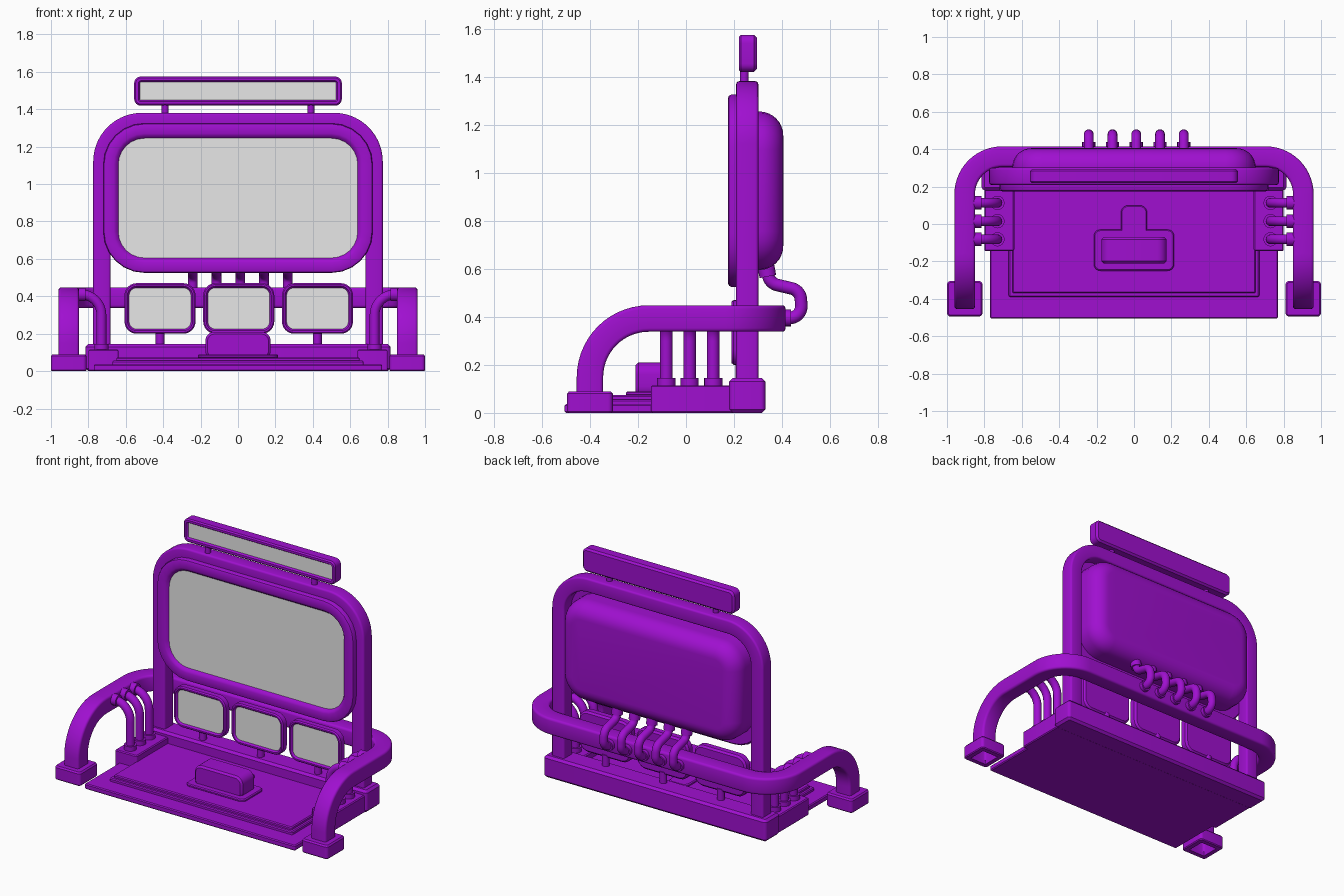
import bpy, bmesh, math
from mathutils import Vector

cube = bpy.data.objects.get("Cube")
if cube:
    bpy.data.objects.remove(cube, do_unlink=True)


def make_material(name, color):
    mat = bpy.data.materials.new(name)
    mat.use_nodes = True
    mat.diffuse_color = color
    mat.node_tree.nodes["Principled BSDF"].inputs["Base Color"].default_value = color
    return mat


PURPLE = make_material("purple", (0.35, 0.005, 0.63, 1))
GREY = make_material("screen grey", (0.8, 0.8, 0.8, 1))
parts = []


def finish(name, bm):
    bmesh.ops.remove_doubles(bm, verts=bm.verts, dist=0.0001)
    bmesh.ops.recalc_face_normals(bm, faces=bm.faces)
    mesh = bpy.data.meshes.new(name)
    bm.to_mesh(mesh)
    bm.free()
    mesh.materials.append(PURPLE)
    mesh.materials.append(GREY)
    obj = bpy.data.objects.new(name, mesh)
    bpy.context.collection.objects.link(obj)
    parts.append(obj)
    return obj


def outline(w, h, r, seg=6):
    """Rounded rectangle centred on the origin."""
    pts = []
    for k, (sx, sy) in enumerate(((1, 1), (-1, 1), (-1, -1), (1, -1))):
        for i in range(seg + 1):
            a = (k + i / seg) * math.pi / 2
            pts.append((sx * (w / 2 - r) + r * math.cos(a),
                        sy * (h / 2 - r) + r * math.sin(a)))
    return pts


def skin(bm, rings):
    for a, b in zip(rings, rings[1:]):
        for i in range(len(a)):
            j = (i + 1) % len(a)
            bm.faces.new((a[i], a[j], b[j], b[i]))


def loft(name, center, size, r, steps, upright=False, caps=True, screen=False):
    """Skin rounded rectangles; each step is (inset, depth)."""
    bm = bmesh.new()
    rings = []
    for inset, d in steps:
        ring = []
        for u, v in outline(size[0] - 2 * inset, size[1] - 2 * inset, max(r - inset, 0.004)):
            u, v = center[0] + u, center[1] + v
            ring.append(bm.verts.new((u, d, v) if upright else (u, v, d)))
        rings.append(ring)
    skin(bm, rings)
    if caps:
        bm.faces.new(rings[0])
        bm.faces.new(rings[-1]).material_index = int(screen)
    return finish(name, bm)


def slab(name, x, y, z, r=0.01, bevel=0.006):
    """Block with softened edges from min/max ranges."""
    steps = [(bevel, z[0]), (0, z[0] + bevel), (0, z[1] - bevel), (bevel, z[1])]
    return loft(name, (sum(x) / 2, sum(y) / 2), (x[1] - x[0], y[1] - y[0]), r, steps)


def fillet(corners, radii, seg=10):
    """Polyline with rounded corners."""
    pts = [Vector(c) for c in corners]
    path = [pts[0]]
    for i, r in enumerate(radii, 1):
        a = (pts[i - 1] - pts[i]).normalized()
        b = (pts[i + 1] - pts[i]).normalized()
        half = a.angle(b) / 2
        c = pts[i] + (a + b).normalized() * r / math.sin(half)
        start = (pts[i] + a * r / math.tan(half) - c).normalized()
        end = (pts[i] + b * r / math.tan(half) - c).normalized()
        path += [c + start.slerp(end, k / seg) * r for k in range(seg + 1)]
    return path + [pts[-1]]


def sweep(name, path, section, caps=True):
    bm = bmesh.new()
    path = [Vector(p) for p in path]
    dirs = [(b - a).normalized() for a, b in zip(path, path[1:])]
    tangents = [dirs[0]] + [(a + b).normalized() for a, b in zip(dirs, dirs[1:])] + [dirs[-1]]
    t = tangents[0]
    n = Vector((0, 0, 1)) if abs(t.x) > 0.9 else Vector((1, 0, 0))
    n = (n - t * n.dot(t)).normalized()
    rings = []
    for p, tan in zip(path, tangents):
        n = t.rotation_difference(tan) @ n
        t = tan
        b = t.cross(n)
        rings.append([bm.verts.new(p + n * u + b * v) for u, v in section])
    skin(bm, rings)
    if caps:
        bm.faces.new(rings[0])
        bm.faces.new(rings[-1])
    return finish(name, bm)


def rod(name, path, r):
    return sweep(name, path, outline(2 * r, 2 * r, r, 4))


# Stepped base, console plate and rear beam
slab("base_floor", (-0.77, 0.77), (-0.505, 0.2), (0, 0.036))
slab("base_step", (-0.67, 0.67), (-0.39, 0.2), (0.03, 0.056))
slab("base_deck", (-0.65, 0.65), (-0.37, 0.2), (0.05, 0.074))
slab("console_plate", (-0.215, 0.215), (-0.25, -0.03), (0.07, 0.09), 0.035)
slab("console_tab", (-0.07, 0.07), (-0.1, 0.1), (0.07, 0.09), 0.04)
slab("rear_beam", (-0.815, 0.815), (0.18, 0.33), (0, 0.145), 0.02, 0.015)

# Console with a rounded top, lofted front to back
loft("console", (0, 0.135), (0.35, 0.15), 0.05,
     [(0.012, -0.07), (0, -0.082), (0, -0.198), (0.012, -0.21)], upright=True)

# Wrap-around arm rail
X, Y, Z = 0.905, 0.36, 0.393
rail = fillet([(X, -0.4, 0.02), (X, -0.4, Z), (X, Y, Z), (-X, Y, Z), (-X, -0.4, Z), (-X, -0.4, 0.02)],
              [0.245, 0.2, 0.2, 0.245], 14)
sweep("arm_rail", rail, outline(0.11, 0.11, 0.015, 3), caps=False)

# Main upright frame
frame = fillet([(-0.728, 0.255, 0.1), (-0.728, 0.255, 1.335), (0.728, 0.255, 1.335), (0.728, 0.255, 0.1)],
               [0.215, 0.215], 14)
sweep("upright_frame", frame, outline(0.092, 0.092, 0.012, 3))

# Main screen: bezel with recessed glass, and domed housing behind
loft("main_screen", (0, 0.925), (1.44, 0.8), 0.22,
     [(0.01, 0.225), (0, 0.215), (0, 0.187), (0.004, 0.179), (0.014, 0.175), (0.055, 0.175),
      (0.068, 0.18), (0.08, 0.195)], upright=True, screen=True)
dome = [(0.1 * (1 - math.cos(a)), 0.305 + 0.1 * math.sin(a))
        for a in (k * math.pi / 16 for k in range(9))]
loft("screen_housing", (0, 0.925), (1.3, 0.66), 0.16, [(0, 0.21)] + dome, upright=True)

# Header display on two posts
loft("header_display", (0, 1.497), (1.11, 0.155), 0.035,
     [(0.012, 0.295), (0, 0.283), (0, 0.228), (0.008, 0.22), (0.022, 0.22), (0.03, 0.232)],
     upright=True, screen=True)
for x in (-0.39, 0.39):
    rod("header_post", [(x, 0.243, 1.36), (x, 0.243, 1.43)], 0.018)

# Three small screens on posts
for x in (-0.417, 0.004, 0.425):
    loft("small_screen", (x, 0.335), (0.38, 0.27), 0.065,
         [(0.012, 0.245), (0, 0.233), (0, 0.198), (0.007, 0.19), (0.016, 0.19), (0.025, 0.202)],
         upright=True, screen=True)
    rod("small_screen_post", [(x, 0.23, 0.13), (x, 0.23, 0.22)], 0.023)

# Mirrored sides: hollow feet, cable blocks and cables
for s in (-1, 1):
    loft("rail_foot", (s * X, -0.4), (0.19, 0.19), 0.02,
         [(0.035, 0.06), (0.035, 0), (0.005, 0), (0, 0.006), (0, 0.08), (0.008, 0.09), (0.045, 0.09)],
         caps=False)
    slab("cable_block", tuple(sorted((s * 0.64, s * 0.8))), (-0.145, 0.2), (0, 0.115))
    for y in (-0.082, 0.015, 0.113):
        x = s * 0.73
        rod("side_cable", fillet([(x, y, 0.1), (x, y, 0.41), (s * 0.88, y, 0.41)], [0.11]), 0.026)
        rod("cable_collar", [(x, y, 0.11), (x, y, 0.137), (x, y, 0.145)], 0.038)
        rod("cable_collar", [(s * 0.815, y, 0.41), (s * 0.86, y, 0.41)], 0.036)

# Rear hoses from the housing down into the rail
for k in range(-2, 3):
    x = 0.012 + k * 0.127
    rod("rear_hose", fillet([(x, 0.33, 0.64), (x, 0.348, 0.54), (x, 0.475, 0.51),
                             (x, 0.485, 0.395), (x, 0.39, 0.395)], [0.05, 0.05, 0.05]), 0.026)
    rod("hose_collar", [(x, 0.33, 0.625), (x, 0.341, 0.568)], 0.035)
    rod("hose_collar", [(x, 0.4, 0.395), (x, 0.438, 0.395)], 0.035)

# Smooth curved surfaces, keep edges sharp
bpy.ops.object.select_all(action='DESELECT')
for obj in parts:
    obj.select_set(True)
bpy.context.view_layer.objects.active = parts[0]
bpy.ops.object.shade_smooth_by_angle(angle=math.radians(32))
